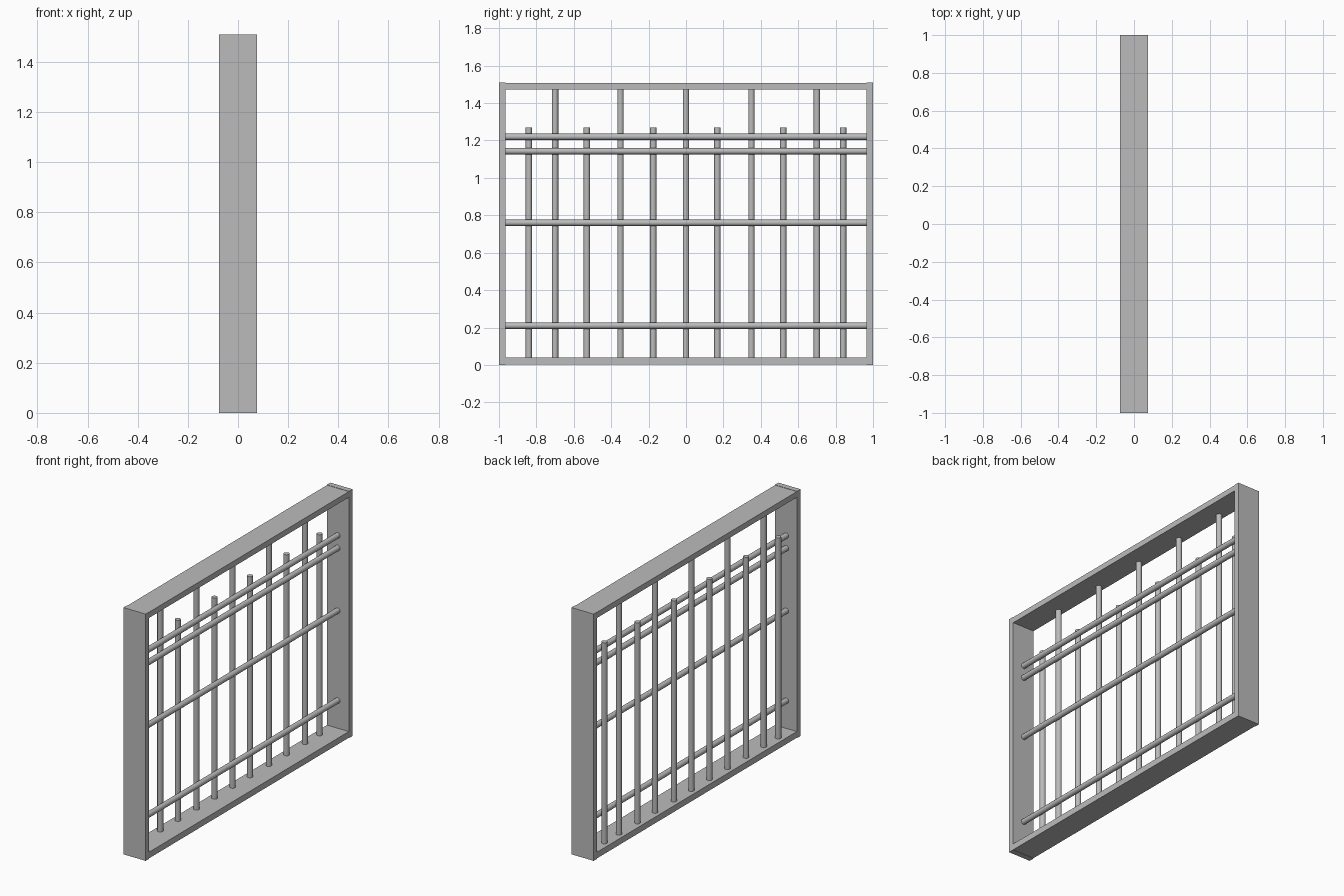
import bpy
from math import pi, radians

cube = bpy.data.objects.get("Cube")
if cube:
    bpy.data.objects.remove(cube, do_unlink=True)

# One painted-metal grey
grey = bpy.data.materials.new("grey_metal")
grey.use_nodes = True
grey.diffuse_color = (0.5, 0.5, 0.5, 1)
grey.node_tree.nodes["Principled BSDF"].inputs["Base Color"].default_value = grey.diffuse_color

HEIGHT, DEPTH, WALL = 1.51, 0.15, 0.034
INNER = 1 - WALL
RADIUS = 0.017
RAIL_X = -0.002
BAR_X = RAIL_X - 2 * RADIUS


def box(name, size, center):
    bpy.ops.mesh.primitive_cube_add(size=1, location=center)
    ob = bpy.context.object
    ob.name = name
    ob.scale = size
    bpy.ops.object.transform_apply(location=False, rotation=False, scale=True)
    ob.data.materials.append(grey)


def rod(name, length, center, rotation=(0, 0, 0)):
    bpy.ops.mesh.primitive_cylinder_add(vertices=12, radius=RADIUS, depth=length,
                                        location=center, rotation=rotation)
    ob = bpy.context.object
    ob.name = name
    ob.data.materials.append(grey)
    bpy.ops.object.shade_smooth_by_angle(angle=radians(40))


def upright(name, y, bottom, top):
    rod(name, top - bottom, (BAR_X, y, (bottom + top) / 2))


# Outer frame: two full-height posts with beams between them
for side, name in ((-1, "front_post"), (1, "back_post")):
    box(name, (DEPTH, WALL, HEIGHT), (0, side * (1 - WALL / 2), HEIGHT / 2))
box("bottom_beam", (DEPTH - 0.002, 2 * INNER, 0.038), (0, 0, 0.021))
box("top_beam", (DEPTH - 0.002, 2 * INNER, 0.035), (0, 0, HEIGHT - 0.0195))

# Horizontal rails
for i, z in enumerate((0.21, 0.76, 1.143, 1.22)):
    rod(f"rail_{i + 1}", 2 * INNER, (RAIL_X, 0, z), (pi / 2, 0, 0))

# Tall bars reach the top beam, short bars end above the upper rail
for i in range(5):
    upright(f"tall_bar_{i + 1}", (i - 2) * 0.35, 0.03, HEIGHT - 0.03)
for i, y in enumerate((-0.84, -0.53, -0.175, 0.168, 0.52, 0.84)):
    upright(f"short_bar_{i + 1}", y, 0.03, 1.27)
